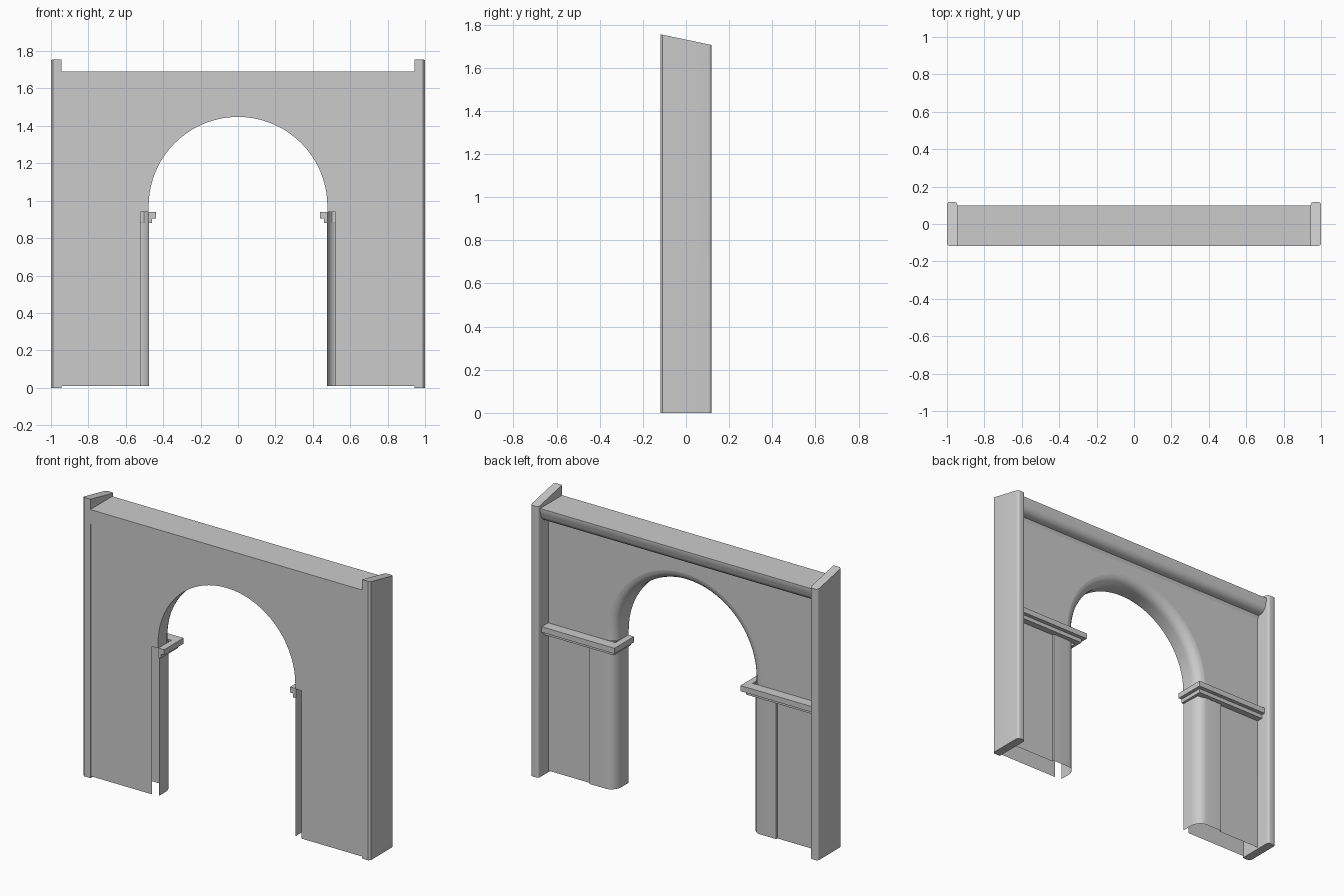
import bpy, bmesh, math

if "Cube" in bpy.data.objects:
    bpy.data.objects.remove(bpy.data.objects["Cube"], do_unlink=True)

GREY = (0.6, 0.6, 0.6, 1)
stone = bpy.data.materials.new("grey_stone")
stone.use_nodes = True
stone.diffuse_color = GREY
stone.node_tree.nodes["Principled BSDF"].inputs["Base Color"].default_value = GREY

FRONT, BACK = -0.113, 0.02      # wall planes
SIDE = 0.95                     # inner side of the posts
SPRING, TOP = 0.94, 1.62        # height range of the arched wall
CENTRE = 0.97                   # height of the arch centre


def build(name, verts, faces, mirror=False, solid=False, angle=35):
    me = bpy.data.meshes.new(name)
    me.from_pydata(verts, [], faces)
    if solid:
        bm = bmesh.new()
        bm.from_mesh(me)
        bmesh.ops.recalc_face_normals(bm, faces=bm.faces)
        bm.to_mesh(me)
        bm.free()
    me.materials.append(stone)
    ob = bpy.data.objects.new(name, me)
    bpy.context.collection.objects.link(ob)
    if mirror:
        ob.modifiers.new("Mirror", "MIRROR").use_mirror_merge = False
    bpy.ops.object.select_all(action="DESELECT")
    ob.select_set(True)
    bpy.context.view_layer.objects.active = ob
    bpy.ops.object.shade_smooth_by_angle(angle=math.radians(angle))
    return ob


def loft(name, rows, **kw):
    """Open sheet through rows of equal length."""
    n = len(rows[0])
    faces = [(r * n + i, r * n + i + 1, (r + 1) * n + i + 1, (r + 1) * n + i)
             for r in range(len(rows) - 1) for i in range(n - 1)]
    return build(name, [p for row in rows for p in row], faces, **kw)


def prism(name, low, high, **kw):
    """Closed solid between two matching outlines."""
    n = len(low)
    faces = [tuple(range(n)), tuple(range(n, 2 * n))]
    faces += [(i, (i + 1) % n, n + (i + 1) % n, n + i) for i in range(n)]
    return build(name, low + high, faces, solid=True, **kw)


def corner(cx, cy, rx, ry, a0, a1, steps=5):
    return [(cx + rx * math.cos(math.radians(a0 + (a1 - a0) * i / steps)),
             cy + ry * math.sin(math.radians(a0 + (a1 - a0) * i / steps)))
            for i in range(steps + 1)]


def arch(radius, y, segments=36):
    """Arch line from the left foot over to the right foot."""
    pts = [(radius, y, SPRING)]
    for i in range(segments + 1):
        a = math.pi * i / segments
        pts.append((radius * math.cos(a), y, CENTRE + radius * math.sin(a)))
    return pts + [(-radius, y, SPRING)]


# Side posts with rounded rear corners and a sloping top
plan = [(0.945, -0.118), (0.988, -0.118), (1.0, -0.108)]
plan += corner(0.985, 0.103, 0.015, 0.015, 0, 90, 4)
plan += corner(0.96, 0.103, 0.015, 0.015, 90, 180, 4)
prism("side_posts", [(x, y, 0) for x, y in plan],
      [(x, y, 1.73 - 0.21 * y) for x, y in plan], mirror=True)

# Arched wall: front sheet, rear sheet and rounded soffit between them
def arched_sheet(name, radius, y, rear):
    pts = arch(radius, y)[::-1]
    pts += [(SIDE, y, SPRING), (SIDE, y, TOP), (-SIDE, y, TOP), (-SIDE, y, SPRING)]
    order = tuple(range(len(pts)))
    build(name, pts, [order[::-1] if rear else order])


arched_sheet("arch_wall_front", 0.478, FRONT, False)
arched_sheet("arch_wall_back", 0.535, BACK, True)
section = [(0.478, FRONT)] + corner(0.535, -0.04, 0.057, 0.06, 180, 90)
loft("arch_soffit", [arch(r, y) for r, y in section], angle=60)


# Hollow piers: rear panel with raised rounded jamb, and a front sheet
def sheet(name, path):
    loft(name, [[(x, y, z) for x, y in path] for z in (0.01, SPRING)],
         mirror=True)


jamb = [(SIDE, BACK), (0.65, BACK), (0.65, BACK + 0.012)]
jamb += corner(0.535, -0.04, 0.06, 0.072, 90, 180) + [(0.475, -0.105)]
sheet("pier_jambs", jamb)
sheet("pier_fronts", [(0.52, FRONT), (SIDE, FRONT)])


# Impost mouldings wrapping the rear and opening side of each pier
def impost(name, x, y, z0, z1):
    outline = [(SIDE, y), (x, y), (x, -0.108), (0.478, -0.108),
               (0.478, BACK), (SIDE, BACK)]
    prism(name, [(px, py, z0) for px, py in outline],
          [(px, py, z1) for px, py in outline], mirror=True)


impost("impost_slabs", 0.438, 0.085, 0.905, SPRING)
impost("impost_lower_moulding", 0.46, 0.06, 0.88, 0.905)

# Cornice with a flat front and a curved rear moulding
profile = [(-0.118, 1.6), (-0.118, 1.69), (0.1, 1.69), (0.1, 1.665)]
profile += corner(0.04, 1.655, 0.055, 0.055, 0, -90)
profile += [(0.03, 1.6), (BACK, 1.58), (BACK - 0.01, 1.6)]
prism("cornice", [(-SIDE, y, z) for y, z in profile],
      [(SIDE, y, z) for y, z in profile])
